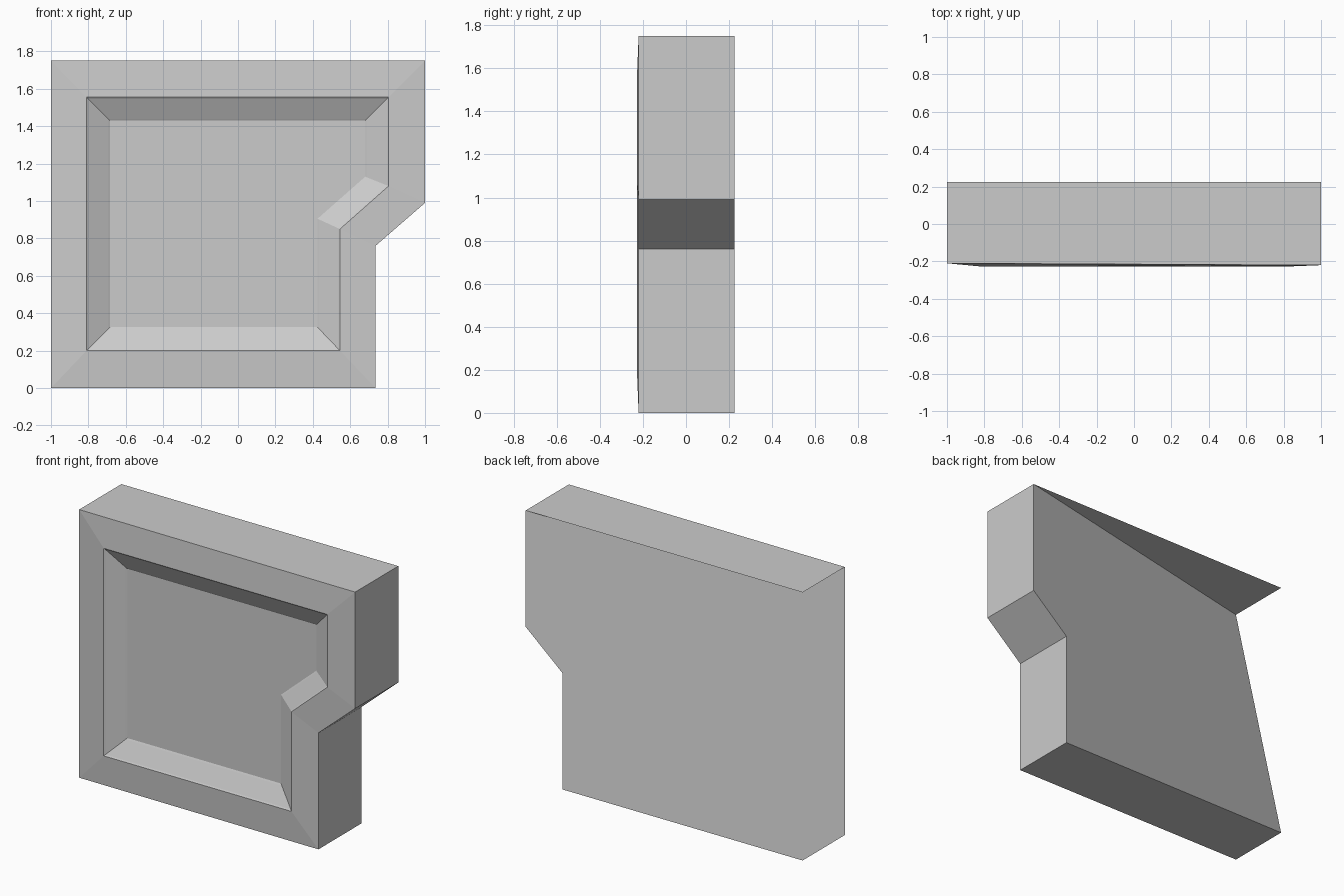
import bpy, bmesh

cube = bpy.data.objects.get("Cube")
if cube:
    bpy.data.objects.remove(cube)

gray = bpy.data.materials.new("plain gray")
gray.use_nodes = True
color = (0.6, 0.6, 0.6, 1)
gray.diffuse_color = color
gray.node_tree.nodes["Principled BSDF"].inputs["Base Color"].default_value = color

# Notched outlines as (x, z), counter-clockwise from the lower -x corner
outer = [(-1, 0), (.735, 0), (.735, .76), (1, .99), (1, 1.75), (-1, 1.75)]
rim = [(-.81, .2), (.545, .2), (.545, .85), (.805, 1.08), (.805, 1.555), (-.81, 1.555)]
floor = [(-.685, .325), (.425, .325), (.425, .905), (.68, 1.13), (.68, 1.43), (-.685, 1.43)]

bm = bmesh.new()


def ring(points, y):
    return [bm.verts.new((x, y, z)) for x, z in points]


def blend(a, b, t):
    return [(p[0] + (q[0] - p[0]) * t, p[1] + (q[1] - p[1]) * t) for p, q in zip(a, b)]


def bridge(a, b, skip=()):
    n = len(a)
    for i in range(n):
        if i not in skip:
            j = (i + 1) % n
            bm.faces.new((a[i], a[j], b[j], b[i]))


# Front frame, softened rim, sloped recess walls and recessed panel
front = ring(outer, -.22)
for v in (front[0], front[-1]):
    v.co.y = -.21
loops = [front, ring(rim, -.228), ring(blend(rim, floor, .07), -.222),
         ring(blend(rim, floor, .93), -.168), ring(floor, -.163)]
for a, b in zip(loops, loops[1:]):
    bridge(a, b)
bm.faces.new(loops[-1])

# Outer walls; the -x side is closed by the back face
back = ring(outer, .225)
bridge(back, front, skip=(5,))

# Back face folding round to the front edge on the -x side
bm.faces.new((front[0], front[5], back[4], back[3], back[2], back[1], back[0]))

mesh = bpy.data.meshes.new("recessed_notched_panel")
bm.to_mesh(mesh)
bm.free()
mesh.materials.append(gray)
panel = bpy.data.objects.new("recessed_notched_panel", mesh)
bpy.context.collection.objects.link(panel)
